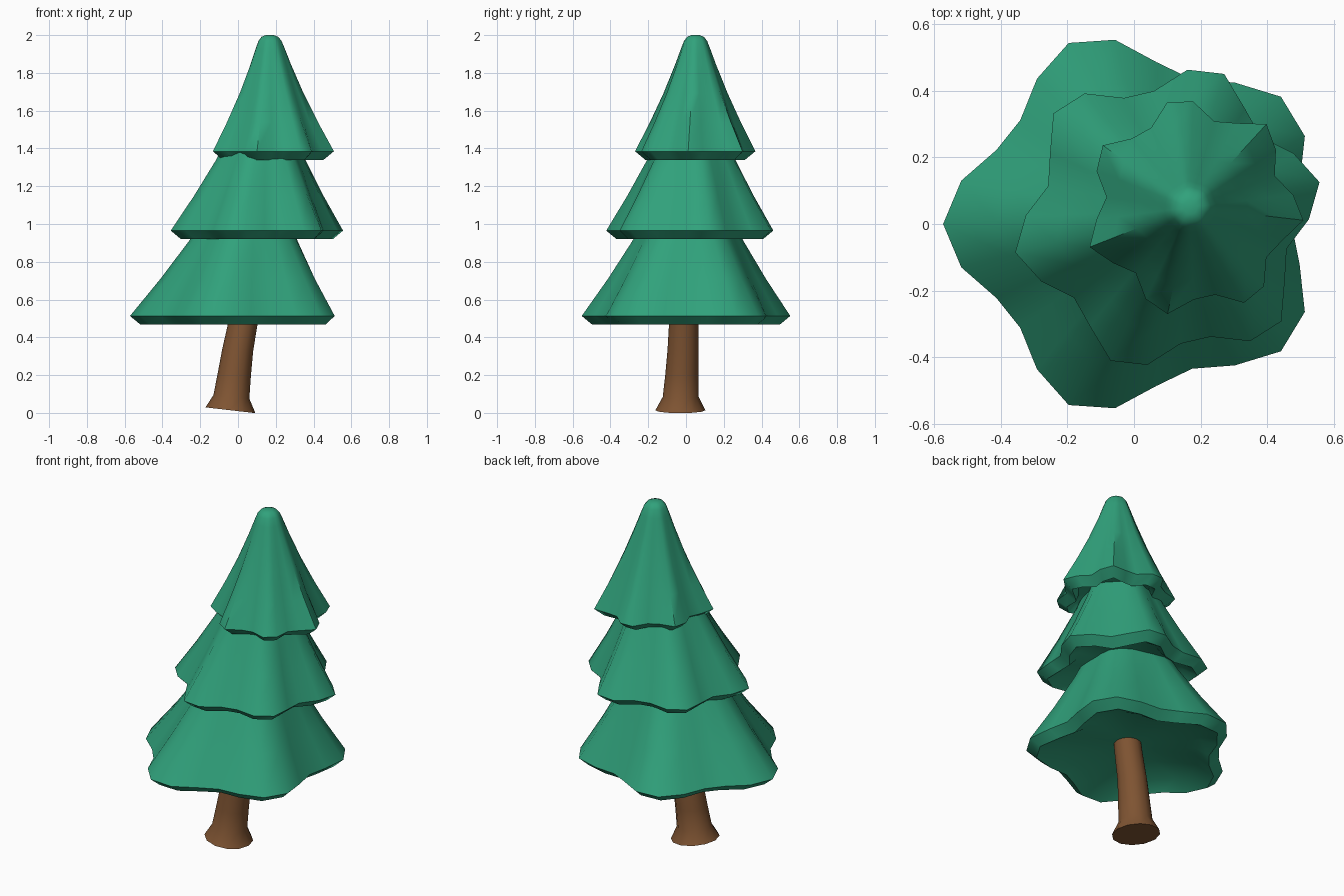
import bpy, bmesh
from math import sin, cos, tau, radians
from mathutils import Vector

cube = bpy.data.objects.get("Cube")
if cube:
    bpy.data.objects.remove(cube, do_unlink=True)


def material(name, color):
    mat = bpy.data.materials.new(name)
    mat.use_nodes = True
    mat.diffuse_color = (*color, 1)
    mat.node_tree.nodes["Principled BSDF"].inputs["Base Color"].default_value = (*color, 1)
    return mat


green = material("pine green", (0.03, 0.36, 0.20))
brown = material("bark brown", (0.21, 0.088, 0.032))


def loft(name, rings, mat, sharp):
    """Skin a stack of point rings, closing both ends."""
    bm = bmesh.new()
    loops = [[bm.verts.new(p) for p in ring] for ring in rings]
    for low, high in zip(loops, loops[1:]):
        n = len(low)
        for i in range(n):
            j = (i + 1) % n
            bm.faces.new((low[i], low[j], high[j], high[i]))
    bm.faces.new(loops[0][::-1])
    bm.faces.new(loops[-1])
    bmesh.ops.recalc_face_normals(bm, faces=bm.faces)
    mesh = bpy.data.meshes.new(name)
    bm.to_mesh(mesh)
    bm.free()
    mesh.materials.append(mat)
    obj = bpy.data.objects.new(name, mesh)
    bpy.context.collection.objects.link(obj)
    bpy.ops.object.select_all(action="DESELECT")
    obj.select_set(True)
    bpy.context.view_layer.objects.active = obj
    bpy.ops.object.shade_smooth_by_angle(angle=radians(sharp))


# Slope shared by all tiers: (fraction of height, fraction of rim radius)
SLOPE = [(0, 1), (0.25, 0.765), (0.5, 0.55), (0.75, 0.355), (0.88, 0.26),
         (0.95, 0.205), (0.985, 0.15), (1, 0.07)]
SEGMENTS = 26


def tier(name, base, tip, radius, wave, lobes, phase):
    """Ruffled cone with a bevelled lip and a shallow hollow underneath."""
    base, tip = Vector(base), Vector(tip)

    def ring(centre, scale, inset=0):
        points = []
        for i in range(SEGMENTS):
            a = radians(phase) + tau * i / SEGMENTS
            ripple = wave * cos(lobes * (a - radians(phase)))
            r = (radius + ripple * min(1, scale * 1.1)) * scale - inset
            points.append(centre + Vector((r * cos(a), r * sin(a), 0)))
        return points

    up = Vector((0, 0, 1))
    rings = [ring(base + up * 0.025, 0.15),
             ring(base, 0.72),
             ring(base - up * 0.045, 1, 0.055)]
    rings += [ring(base.lerp(tip, t), s) for t, s in SLOPE]
    loft(name, rings, green, 50)


# Foliage tiers, leaning gently toward the tree's left
tier("lower_branches", (0.01, 0, 0.513), (0.08, 0.02, 1.3), 0.522, 0.06, 5, 180)
tier("middle_branches", (0.1, 0.02, 0.965), (0.14, 0.035, 1.7), 0.418, 0.05, 6, 193)
tier("upper_branches", (0.178, 0.05, 1.385), (0.168, 0.05, 2.0), 0.297, 0.036, 7, 201)

# Curved trunk with a flared, slightly tilted foot: (x, y, z, radius, tilt)
TRUNK = [(-0.04, -0.03, 0.014, 0.132, 0.115), (-0.035, -0.028, 0.085, 0.095, 0.1),
         (-0.02, -0.022, 0.2, 0.088, 0.08), (-0.002, -0.016, 0.33, 0.082, 0.06),
         (0.025, -0.012, 0.47, 0.078, 0.03), (0.05, -0.005, 0.6, 0.075, 0)]
SIDES = 12
trunk_rings = []
for x, y, z, r, tilt in TRUNK:
    angles = [tau * i / SIDES for i in range(SIDES)]
    trunk_rings.append([(x + r * cos(a), y + r * sin(a), z - tilt * r * cos(a)) for a in angles])
loft("trunk", trunk_rings, brown, 50)
